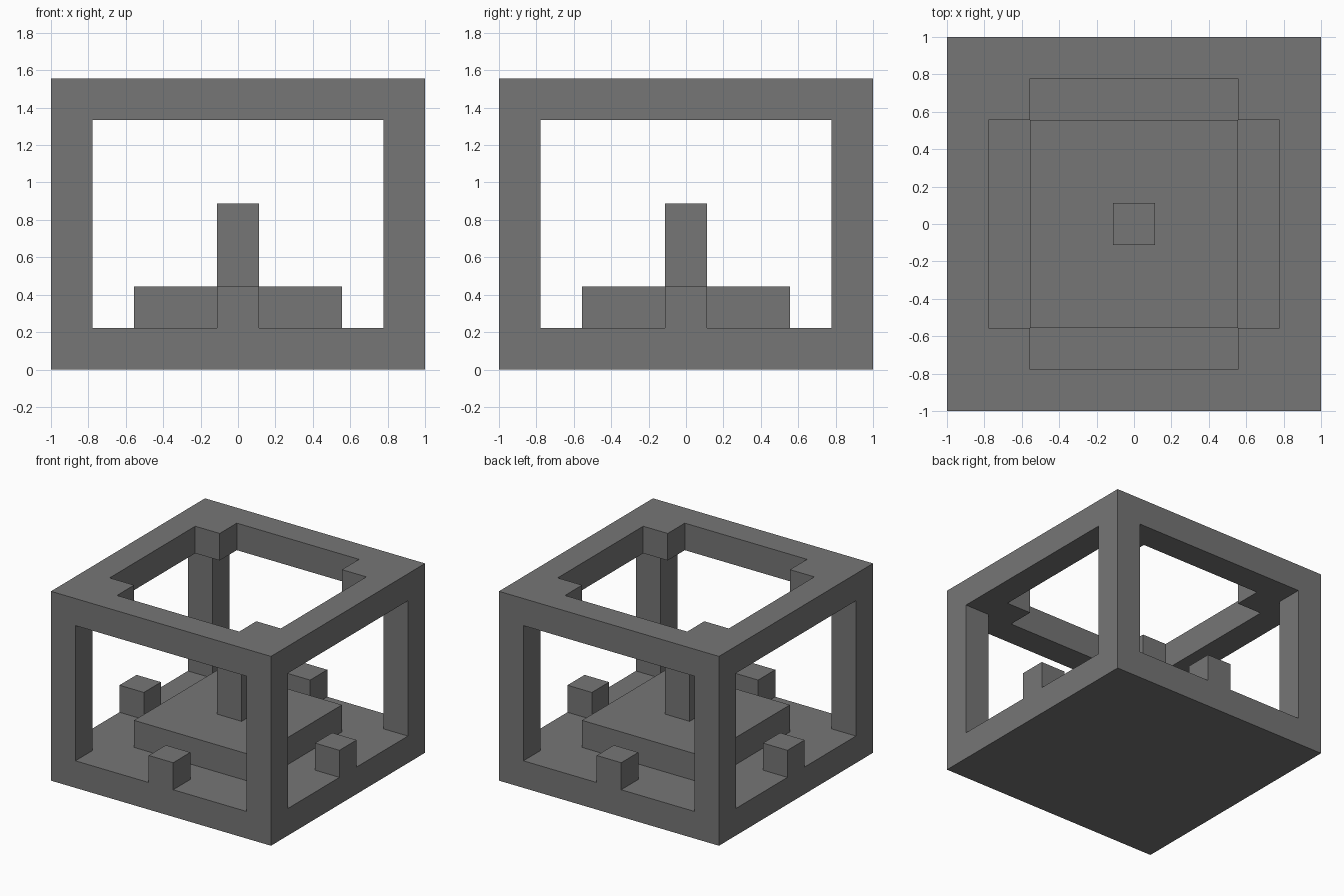
import bpy
import bmesh
from mathutils import Matrix, Vector

old = bpy.data.objects.get("Cube")
if old:
    bpy.data.objects.remove(old, do_unlink=True)

U = 2 / 9  # one block of the design grid

grey = bpy.data.materials.new("dark_grey")
grey.use_nodes = True
colour = (0.18, 0.18, 0.18, 1)
grey.diffuse_color = colour
grey.node_tree.nodes["Principled BSDF"].inputs["Base Color"].default_value = colour


def box(name, size, bottom, centre=(0, 0), seated=False):
    """Box measured in blocks; a seated box has no hidden underside."""
    bm = bmesh.new()
    place = Matrix.Translation(Vector((*centre, bottom + size[2] / 2)) * U)
    scale = Matrix.Diagonal((*(Vector(size) * U), 1))
    bmesh.ops.create_cube(bm, size=1, matrix=place @ scale)
    if seated:
        bm.normal_update()
        under = [f for f in bm.faces if f.normal.z < -0.5]
        bmesh.ops.delete(bm, geom=under, context="FACES")
    mesh = bpy.data.meshes.new(name)
    bm.to_mesh(mesh)
    bm.free()
    mesh.materials.append(grey)
    obj = bpy.data.objects.new(name, mesh)
    bpy.context.collection.objects.link(obj)
    return obj


# Cage: a block with openings through both side pairs and a cross-shaped roof opening
cage = box("cage", (9, 9, 7), 0)
cutters = [
    box("front_back_opening", (7, 11, 5), 1),
    box("left_right_opening", (11, 7, 5), 1),
    box("roof_opening_long", (5, 7, 4), 4),
    box("roof_opening_wide", (7, 5, 4), 4),
]
for cutter in cutters:
    cutter.hide_render = True
    mod = cage.modifiers.new(cutter.name, "BOOLEAN")
    mod.operation = "DIFFERENCE"
    mod.solver = "EXACT"
    mod.object = cutter

bpy.context.view_layer.update()
cut_mesh = bpy.data.meshes.new_from_object(
    cage.evaluated_get(bpy.context.evaluated_depsgraph_get()))
cage.modifiers.clear()
cage.data = cut_mesh
for cutter in cutters:
    bpy.data.objects.remove(cutter, do_unlink=True)

# Raised floor slab and central post
box("floor_slab", (5, 5, 1), 1, seated=True)
box("centre_post", (1, 1, 2), 2, seated=True)

# Small block in the middle of each sill
for side, centre in {"front": (0, -4), "back": (0, 4),
                     "left": (4, 0), "right": (-4, 0)}.items():
    box(side + "_sill_block", (1, 1, 1), 1, centre, seated=True)
